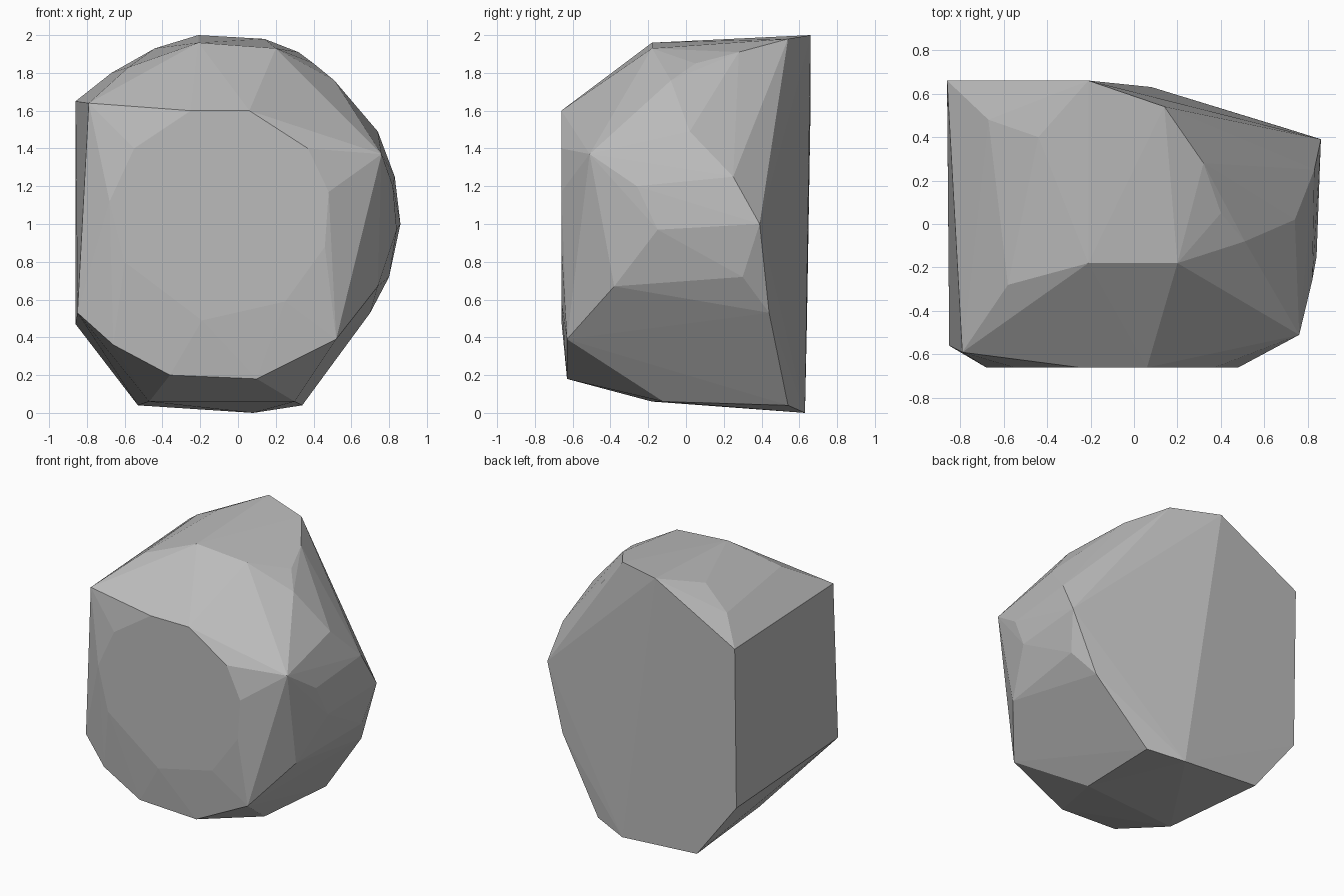
import bpy
import bmesh
import math

cube = bpy.data.objects.get("Cube")
if cube:
    bpy.data.objects.remove(cube, do_unlink=True)


def make_material(name, colour):
    """One flat colour, shown both in the viewport and in a render."""
    material = bpy.data.materials.new(name)
    material.use_nodes = True
    material.diffuse_color = colour
    shader = material.node_tree.nodes["Principled BSDF"]
    shader.inputs["Base Color"].default_value = colour
    shader.inputs["Roughness"].default_value = 0.9
    return material


def add_hull(name, corners, material):
    """Wrap a faceted convex skin around the given corners."""
    bm = bmesh.new()
    for corner in corners:
        bm.verts.new(corner)
    result = bmesh.ops.convex_hull(bm, input=bm.verts)
    # Drop corners that ended up inside the skin
    loose = [v for v in bm.verts if not v.link_faces]
    bmesh.ops.delete(bm, geom=loose, context="VERTS")
    # Merge triangles lying in one plane into single facets
    bmesh.ops.dissolve_limit(bm, angle_limit=math.radians(0.5),
                             verts=bm.verts, edges=bm.edges)
    bmesh.ops.recalc_face_normals(bm, faces=bm.faces)
    mesh = bpy.data.meshes.new(name)
    bm.to_mesh(mesh)
    bm.free()
    mesh.materials.append(material)
    rock = bpy.data.objects.new(name, mesh)
    bpy.context.collection.objects.link(rock)
    return rock


# Flat front facet, given as (x, z) in one plane
front_depth = -.66
front_outline = [(-.25, 1.6), (.06, 1.6), (.37, 1.4), (.48, 1.17), (.46, .88),
                 (.25, .59), (-.19, .49), (-.6, .8), (-.68, 1.12), (-.55, 1.4)]
front = [(x, front_depth, z) for x, z in front_outline]

# Chipped rim around the front facet
rim = [(-.79, -.59, 1.64), (-.85, -.56, .53), (-.66, -.62, .36),
       (-.36, -.63, .2), (.1, -.63, .18), (.52, -.63, .39), (.76, -.51, 1.37)]

# Rounded crown
crown = [(-.21, -.18, 1.96), (.2, -.18, 1.93), (-.58, -.28, 1.83),
         (-.67, .48, 1.8), (-.44, .4, 1.93), (.14, .54, 1.98),
         (.32, .28, 1.91), (.4, .05, 1.85), (.51, -.08, 1.76)]

# Worn flank
flank = [(.74, .02, 1.49), (.83, .25, 1.25), (.82, -.26, 1.2),
         (.84, -.15, .97), (.74, -.38, .67), (.8, .3, .72), (.7, .44, .53)]

# Broad split back
back = [(-.86, .66, 1.65), (-.21, .66, 2), (.86, .39, 1),
        (.08, .63, 0), (-.53, .63, .04), (-.86, .64, .47)]

# Underside
base = [(.34, .54, .04), (.3, -.12, .06), (-.47, -.18, .06)]

stone_grey = make_material("stone grey", (.5, .5, .5, 1))
add_hull("rock", front + rim + crown + flank + back + base, stone_grey)
